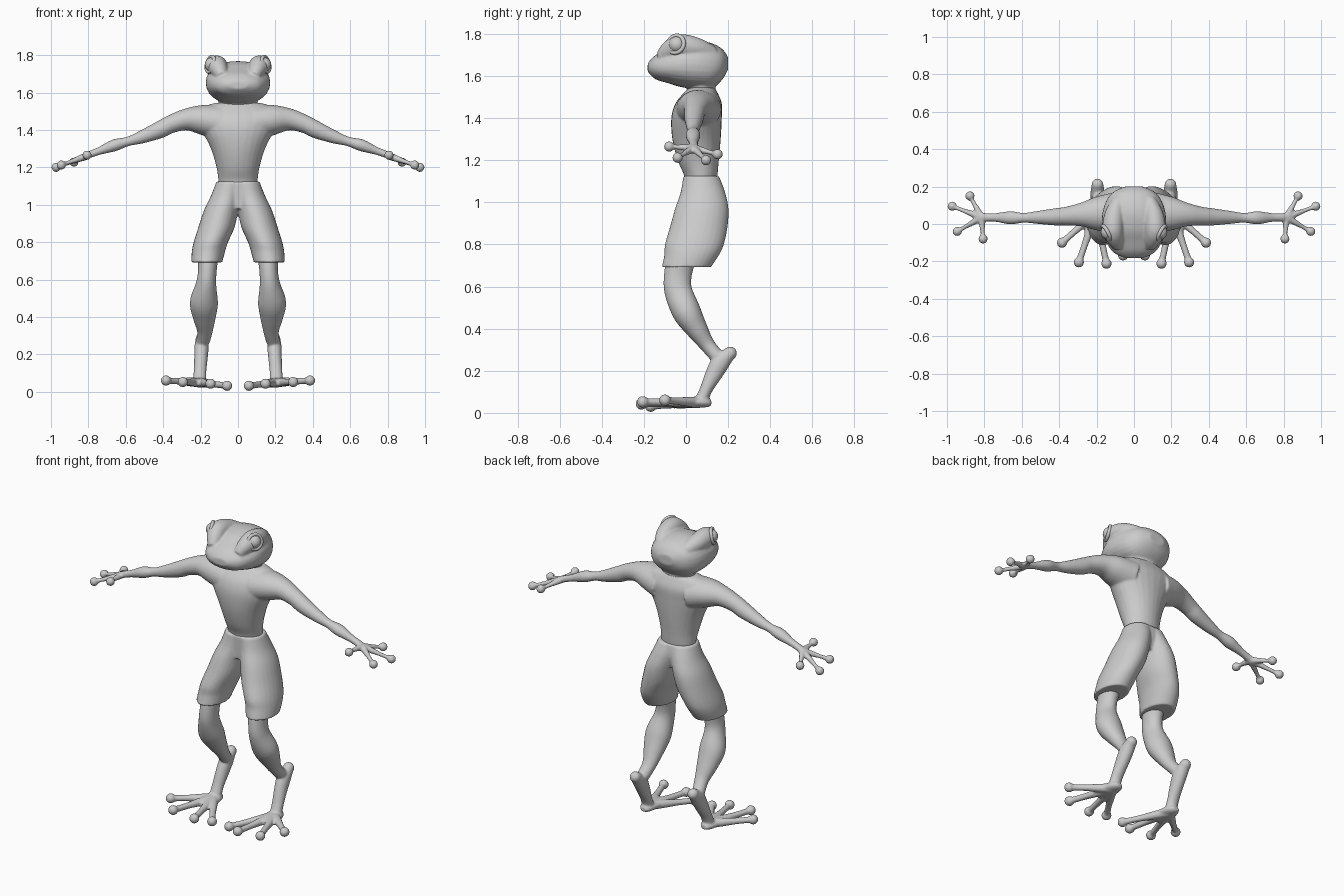
import bpy, bmesh
from math import cos, sin, pi, copysign
from mathutils import Vector, Matrix

cube = bpy.data.objects.get("Cube")
if cube:
    bpy.data.objects.remove(cube)

X, Y, Z = Vector((1, 0, 0)), Vector((0, 1, 0)), Vector((0, 0, 1))

grey = bpy.data.materials.new("plain grey")
grey.use_nodes = True
grey.diffuse_color = (0.6, 0.6, 0.6, 1)
grey.node_tree.nodes["Principled BSDF"].inputs["Base Color"].default_value = (0.6, 0.6, 0.6, 1)


def spline(stations, steps=5):
    """Catmull-Rom through stations of (x, y, z, radius, radius)."""
    p = [stations[0]] + list(stations) + [stations[-1]]
    out = []
    for i in range(1, len(p) - 2):
        for k in range(steps):
            t = k / steps
            out.append([0.5 * (2 * b + (c - a) * t + (2 * a - 5 * b + 4 * c - d) * t * t
                               + (3 * b - a - 3 * c + d) * t ** 3)
                        for a, b, c, d in zip(*p[i - 1:i + 3])])
    return out + [list(stations[-1])]


def loft(bm, stations, u, v=None, power=1.0, n=28):
    """Skin oval rings; with v given the rings stay parallel to the u-v plane."""
    pts = spline(stations)
    rings = []
    for i, s in enumerate(pts):
        c = Vector(s[:3])
        if v:
            a, b = u, v
        else:
            t = (Vector(pts[min(i + 1, len(pts) - 1)][:3]) - Vector(pts[max(i - 1, 0)][:3])).normalized()
            a = (u - t * u.dot(t)).normalized()
            b = t.cross(a)
        ring = []
        for k in range(n):
            ca, sa = cos(2 * pi * k / n), sin(2 * pi * k / n)
            ring.append(bm.verts.new(c + a * s[3] * copysign(abs(ca) ** power, ca)
                                     + b * s[4] * copysign(abs(sa) ** power, sa)))
        rings.append(ring)
    for r, q in zip(rings, rings[1:]):
        for k in range(n):
            bm.faces.new((r[k], r[(k + 1) % n], q[(k + 1) % n], q[k]))
    bm.faces.new(rings[0][::-1])
    bm.faces.new(rings[-1])


def ball(bm, c, r):
    bmesh.ops.create_uvsphere(bm, u_segments=24, v_segments=16, radius=r,
                              matrix=Matrix.Translation(c))


def side(stations, s):
    return [(s * p[0], *p[1:]) for p in stations]


def digit(bm, base, tip, s, r0, r1, r_tip):
    """Slim tapering finger or toe with a round pad."""
    base, tip = Vector(base), Vector(tip)
    st = [(*base.lerp(tip, t), r, r) for t, r in ((0, r0), (0.35, (r0 + r1) / 2), (0.65, r1), (1, r1))]
    loft(bm, side(st, s), Z, n=16)
    ball(bm, (s * tip.x, tip.y, tip.z), r_tip)


def finish(name, bm, voxel=0, smooth=6):
    bmesh.ops.recalc_face_normals(bm, faces=bm.faces)
    me = bpy.data.meshes.new(name)
    bm.to_mesh(me)
    bm.free()
    me.materials.append(grey)
    me.shade_smooth()
    ob = bpy.data.objects.new(name, me)
    bpy.context.collection.objects.link(ob)
    if voxel:
        m = ob.modifiers.new("blend", 'REMESH')
        m.mode, m.voxel_size, m.use_smooth_shade = 'VOXEL', voxel, True
        m = ob.modifiers.new("soften", 'SMOOTH')
        m.factor, m.iterations = 0.5, smooth
    return ob


# Torso, arms and hands as one skin
bm = bmesh.new()
loft(bm, [(0, .07, 1.08, .1, .075), (0, .07, 1.13, .105, .08), (0, .058, 1.2, .115, .098),
          (0, .05, 1.3, .145, .115), (0, .05, 1.4, .195, .12), (0, .06, 1.47, .225, .11),
          (0, .07, 1.52, .19, .08), (0, .075, 1.545, .12, .06)], X, Y)
arm = [(.1, .06, 1.44, .11, .095), (.2, .055, 1.455, .09, .078), (.28, .05, 1.455, .064, .058),
       (.36, .042, 1.43, .05, .048), (.42, .038, 1.4, .046, .046), (.52, .035, 1.36, .034, .034),
       (.59, .033, 1.338, .026, .025), (.66, .033, 1.318, .035, .032), (.74, .035, 1.288, .023, .021),
       (.79, .035, 1.27, .023, .019), (.84, .035, 1.247, .032, .015)]
finger_tips = [(.972, .095, 1.2), (.945, -.04, 1.212), (.877, .15, 1.228), (.807, -.08, 1.265)]
for s in (1, -1):
    loft(bm, side(arm, s), Y)
    for tip in finger_tips:
        digit(bm, (.815, .035, 1.258), tip, s, .02, .012, .025)
finish("torso_and_arms", bm, .006)

# Head with neck and brow bulges
bm = bmesh.new()
loft(bm, [(0, -.182, 1.64, .05, .02), (0, -.165, 1.641, .09, .04), (0, -.14, 1.642, .122, .06),
          (0, -.09, 1.647, .152, .08), (0, -.03, 1.652, .17, .103), (0, .05, 1.652, .17, .116),
          (0, .12, 1.648, .15, .108), (0, .17, 1.655, .112, .075), (0, .2, 1.66, .05, .03)],
     X, Z, power=.9)
loft(bm, [(0, .075, 1.49, .13, .075), (0, .075, 1.53, .105, .066), (0, .06, 1.6, .11, .08)], X, Y)
brow = [(.085, -.12, 1.685, .03, .03), (.1, -.08, 1.72, .046, .046), (.113, -.03, 1.742, .056, .056),
        (.105, .05, 1.73, .052, .052), (.08, .13, 1.705, .035, .035)]
for s in (1, -1):
    loft(bm, side(brow, s), X)
    ball(bm, (s * .113, -.03, 1.742), .056)
finish("head", bm, .006, 8)

# Eyes: ball and lid ring facing outward and forward
for s, label in ((1, "left"), (-1, "right")):
    aim = Vector((s * .86, -.45, .22)).normalized()
    centre = Vector((s * .113, -.03, 1.742)) + aim * .03
    bm = bmesh.new()
    ball(bm, centre, .039)
    finish(label + "_eyeball", bm)
    bpy.ops.mesh.primitive_torus_add(major_radius=.042, minor_radius=.01, major_segments=40,
                                     minor_segments=12, location=centre + aim * .01,
                                     rotation=aim.to_track_quat('Z', 'Y').to_euler())
    lid = bpy.context.object
    lid.name = label + "_eyelid"
    lid.data.materials.append(grey)
    lid.data.shade_smooth()

# Shorts: two legs meeting at the waist
bm = bmesh.new()
short_leg = [(.04, .072, 1.125, .075, .085), (.062, .08, 1.05, .082, .105), (.09, .075, .97, .092, .127),
             (.115, .06, .88, .097, .137), (.145, .04, .8, .092, .14), (.158, .027, .75, .089, .13),
             (.167, .002, .692, .083, .117)]
for s in (1, -1):
    loft(bm, side(short_leg, s), X, Y)
loft(bm, [(0, .072, 1.125, .115, .085), (0, .078, 1.05, .12, .09), (0, .07, .98, .1, .08)], X, Y)
finish("shorts", bm, .007, 4)

# Legs with raised heels and splayed toes
leg = [(.16, -.02, .74, .06, .07), (.163, -.038, .66, .05, .066), (.17, -.037, .58, .054, .066),
       (.182, .003, .48, .075, .068), (.18, .05, .4, .062, .053), (.177, .1, .325, .042, .037),
       (.188, .15, .265, .036, .034)]
shank = [(.195, .21, .285, .031, .03), (.195, .165, .24, .038, .044), (.198, .13, .18, .036, .04),
         (.203, .095, .11, .034, .03), (.205, .07, .05, .036, .032)]
toe_tips = [(.385, -.1, .06), (.295, -.205, .052), (.147, -.212, .043), (.058, -.168, .032)]
for s, label in ((1, "left"), (-1, "right")):
    bm = bmesh.new()
    loft(bm, side(leg, s), X)
    loft(bm, side(shank, s), X)
    ball(bm, (s * .195, .21, .283), .032)
    loft(bm, side([(.205, .12, .047, .02, .014), (.205, .09, .05, .04, .024), (.208, .02, .05, .055, .024),
                   (.21, -.05, .048, .055, .014)], s), X, Z)
    for tip in toe_tips:
        digit(bm, (.205, .06, .05), tip, s, .028, .018, .028)
    finish(label + "_leg", bm, .006)
